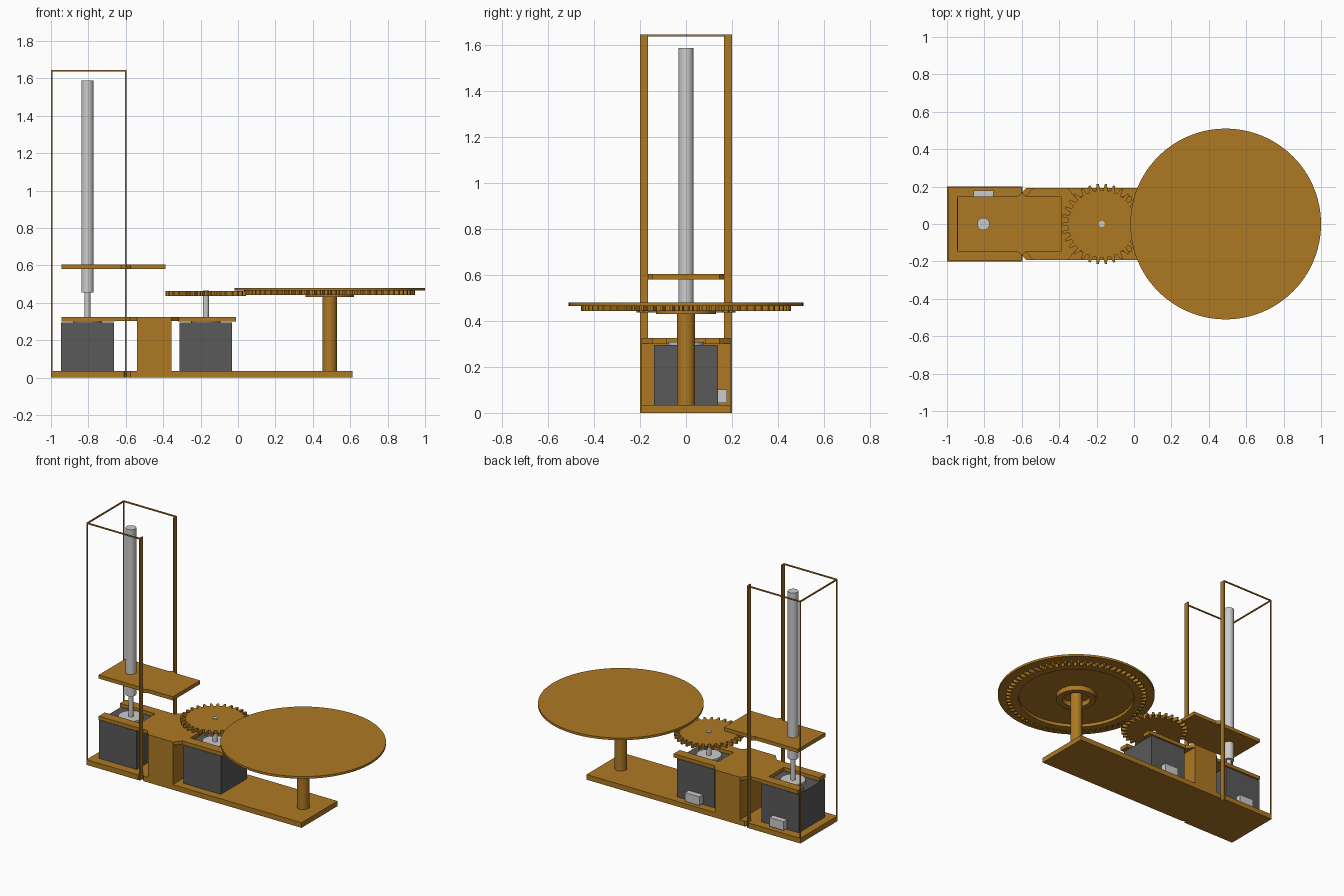
import bpy, bmesh, math

if "Cube" in bpy.data.objects:
    bpy.data.objects.remove(bpy.data.objects["Cube"])


def material(name, rgb):
    m = bpy.data.materials.new(name)
    m.diffuse_color = (*rgb, 1)
    m.use_nodes = True
    m.node_tree.nodes["Principled BSDF"].inputs["Base Color"].default_value = m.diffuse_color
    return m


WOOD = material("golden_brown", (0.42, 0.19, 0.017))
STEEL = material("light_grey", (0.60, 0.60, 0.60))
DARK = material("dark_grey", (0.10, 0.10, 0.10))


def finish(name, bm, mat, smooth=False):
    bmesh.ops.recalc_face_normals(bm, faces=bm.faces)
    me = bpy.data.meshes.new(name)
    bm.to_mesh(me)
    bm.free()
    ob = bpy.data.objects.new(name, me)
    bpy.context.collection.objects.link(ob)
    me.materials.append(mat)
    if smooth:
        bpy.ops.object.select_all(action='DESELECT')
        ob.select_set(True)
        bpy.context.view_layer.objects.active = ob
        bpy.ops.object.shade_smooth_by_angle(angle=math.radians(30))
    return ob


def prism(name, pts, z0, z1, mat, smooth=False):
    bm = bmesh.new()
    f = bm.faces.new([bm.verts.new((x, y, z0)) for x, y in pts])
    top = bmesh.ops.extrude_face_region(bm, geom=[f])
    for v in top["geom"]:
        if isinstance(v, bmesh.types.BMVert):
            v.co.z = z1
    return finish(name, bm, mat, smooth)


def box(name, x0, x1, y0, y1, z0, z1, mat):
    return prism(name, [(x0, y0), (x1, y0), (x1, y1), (x0, y1)], z0, z1, mat)


def circle(cx, r, n=64):
    return [(cx + r * math.cos(2 * math.pi * i / n), r * math.sin(2 * math.pi * i / n)) for i in range(n)]


def cyl(name, cx, r, z0, z1, mat, n=48):
    return prism(name, circle(cx, r, n), z0, z1, mat, True)


def gear(cx, teeth, root, tip, phase=0.0):
    # each tooth: two root corners and two tip corners
    pts = []
    for i in range(teeth):
        for off, r in ((-0.30, root), (-0.13, tip), (0.13, tip), (0.30, root)):
            a = 2 * math.pi * (i + off + phase) / teeth
            pts.append((cx + r * math.cos(a), r * math.sin(a)))
    return pts


def ring(name, cx, outer, r_in, z0, z1, mat):
    # outer profile with a round hole following the same angles
    inner = []
    for x, y in outer:
        a = math.atan2(y, x - cx)
        inner.append((cx + r_in * math.cos(a), r_in * math.sin(a)))
    bm = bmesh.new()
    loops = [[bm.verts.new((x, y, z)) for x, y in p]
             for p, z in ((outer, z0), (outer, z1), (inner, z1), (inner, z0))]
    n = len(outer)
    for k in range(4):
        a, b = loops[k], loops[(k + 1) % 4]
        for i in range(n):
            j = (i + 1) % n
            bm.faces.new((a[i], a[j], b[j], b[i]))
    return finish(name, bm, mat, True)


def mirrored(half):
    # complete an outline from its +y half, listed left to right
    return half + [(x, -y) for x, y in reversed(half)]


# base plate, wider under the lift tower
prism("base_plate", mirrored([(-1, 0.2), (-0.61, 0.2), (-0.597, 0.17), (-0.575, 0.193), (0.613, 0.193)]),
      0, 0.035, WOOD)

# lift tower: thin rear posts, flat front posts, three top rails
T = 0.008
for s, side in ((1, "back"), (-1, "front")):
    ya, yb = sorted((s * 0.2, s * (0.2 - T)))
    box("outer_post_" + side, -1, -1 + T, ya, yb, 0.035, 1.645, WOOD)
    box("top_rail_" + side, -1, -0.597, ya, yb, 1.645 - T, 1.645, WOOD)
    yc, yd = sorted((s * 0.2, s * 0.165))
    box("guide_post_" + side, -0.605, -0.597, yc, yd, 0, 1.645, WOOD)
box("top_rail_end", -1, -1 + T, -0.2, 0.2, 1.645 - T, 1.645, WOOD)

# lift platform with pointed guide tabs
prism("lift_platform", mirrored([(-0.945, 0.146), (-0.625, 0.146), (-0.6, 0.166), (-0.575, 0.146),
                                 (-0.387, 0.146)]), 0.58, 0.605, WOOD)

# two motors with boss, shaft and plug
for name, cx, top in (("lift", -0.805, 0.46), ("turntable", -0.172, 0.466)):
    box(name + "_motor", cx - 0.141, cx + 0.141, -0.14, 0.14, 0.035, 0.295, DARK)
    cyl(name + "_motor_boss", cx, 0.078, 0.29, 0.308, STEEL)
    cyl(name + "_motor_shaft", cx, 0.016, 0.3, top, STEEL, 24)
    box(name + "_motor_plug", cx - 0.054, cx + 0.054, 0.13, 0.178, 0.042, 0.102, STEEL)
cyl("lift_screw", -0.805, 0.033, 0.455, 1.588, STEEL)

# centre column and forked motor bracket
box("centre_column", -0.54, -0.355, -0.193, 0.193, 0.035, 0.31, WOOD)
half = [(-0.67, 0.146), (-0.58, 0.146), (-0.54, 0.193), (-0.355, 0.193), (-0.315, 0.146), (-0.30, 0.146)]
prism("bracket_centre", mirrored([(-0.68, 0.146)] + half[1:]), 0.302, 0.325, WOOD)
for s, side in ((1, "back"), (-1, "front")):
    ya, yb = sorted((s * 0.082, s * 0.146))
    box("bracket_left_arm_" + side, -0.945, -0.66, ya, yb, 0.3, 0.325, WOOD)
    box("bracket_right_arm_" + side, -0.32, -0.01, ya, yb, 0.3, 0.325, WOOD)

# drive gear and toothed ring under the turntable
prism("drive_gear", gear(-0.172, 30, 0.18, 0.215), 0.437, 0.462, WOOD)
C = 0.49
ring("turntable_gear_ring", C, gear(C, 66, 0.425, 0.457, 0.5), 0.375, 0.443, 0.466, WOOD)
cyl("turntable_disc", C, 0.51, 0.465, 0.48, WOOD, 96)

# pedestal and bearing ring
ring("bearing_ring", C, circle(C, 0.13), 0.09, 0.43, 0.466, WOOD)
cyl("pedestal", C, 0.039, 0.03, 0.466, WOOD)
